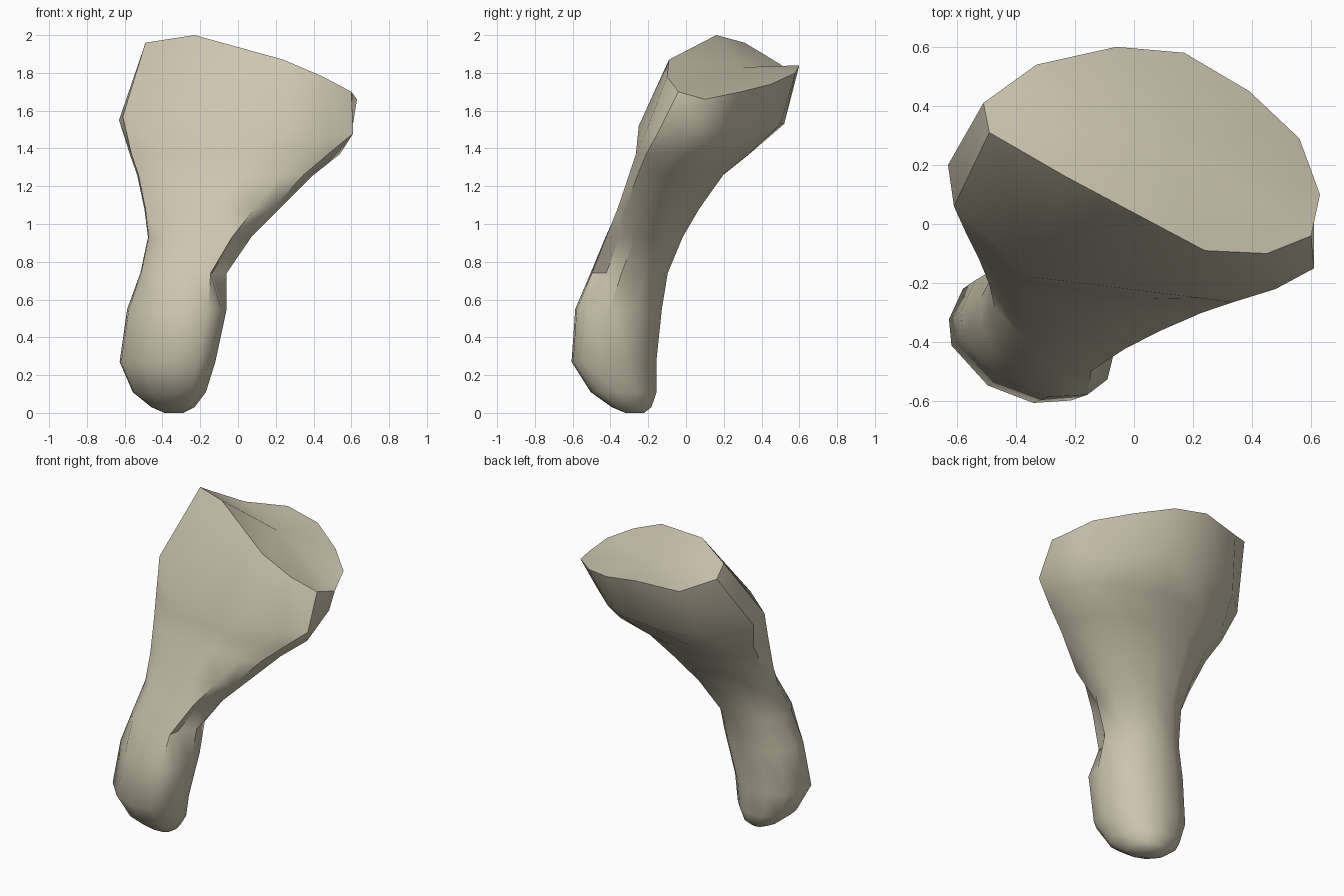
import bpy
import bmesh
from math import cos, sin, radians, copysign
from mathutils import Vector

old = bpy.data.objects.get("Cube")
if old:
    bpy.data.objects.remove(old, do_unlink=True)

# Single bone colour
bone = bpy.data.materials.new("pale_bone")
bone.use_nodes = True
colour = (0.61, 0.56, 0.43, 1)
bone.diffuse_color = colour
bone.node_tree.nodes["Principled BSDF"].inputs["Base Color"].default_value = colour

# Slanted rim of the joint socket, counter-clockwise from its left front corner
rim = [(-.49, .31, 1.96), (-.23, .16, 2), (.24, -.09, 1.87), (.45, -.1, 1.78),
       (.6, -.04, 1.7), (.63, .1, 1.66), (.56, .29, 1.7), (.39, .45, 1.74),
       (.17, .58, 1.8), (-.06, .6, 1.84), (-.33, .54, 1.82), (-.51, .41, 1.9)]

# Widest section, just under the rim
shoulder = [(-.61, .06, 1.57), (-.34, -.18, 1.55), (.22, -.25, 1.52), (.48, -.22, 1.47),
            (.61, -.15, 1.48), (.61, .07, 1.54), (.51, .2, 1.5), (.3, .38, 1.5),
            (.14, .5, 1.53), (-.08, .52, 1.53), (-.41, .42, 1.5), (-.63, .2, 1.55)]

# Shaft sections: height, left, right, front, back
shaft = [(1.37, -.58, .54, -.24, .35), (1.26, -.54, .4, -.28, .21),
         (1.08, -.5, .22, -.35, .08), (.93, -.48, .07, -.42, -.01),
         (.74, -.52, -.06, -.5, -.09), (.55, -.59, -.06, -.58, -.12),
         (.27, -.63, -.12, -.6, -.15), (.11, -.56, -.17, -.5, -.15),
         (.03, -.46, -.23, -.39, -.18), (0, -.39, -.29, -.32, -.22)]
angles = [195, 235, 275, 305, 330, 0, 30, 60, 85, 110, 140, 170]


def section(z, x0, x1, y0, y1):
    """Rounded section filling the given extents, leaning forward on the right."""
    points = []
    for i, a in enumerate(angles):
        c, s = cos(radians(a)), sin(radians(a))
        # front left side is flattened on the lower knob, squared elsewhere
        power = 1.35 if c < 0 and s < 0 and z < .6 else .83
        c, s = (copysign(abs(v) ** power, v) for v in (c, s))
        # groove along the front right of the narrow shaft
        k = .75 if i == 4 and .7 < z < 1 else 1
        lean = .1 * max(c, 0) * (x1 - x0)
        points.append(((x0 + x1 + k * c * (x1 - x0)) / 2,
                       (y0 + y1 + k * s * (y1 - y0)) / 2 - lean, z))
    return points


bm = bmesh.new()


def add_ring(points):
    return [bm.verts.new(p) for p in points]


def bridge(upper, lower):
    n = len(upper)
    for i in range(n):
        j = (i + 1) % n
        bm.faces.new((upper[i], lower[i], lower[j], upper[j]))


# Socket face: thin lip and a shallow fan to the middle
centre = Vector((.08, .3, 1.83))
lip_ring = add_ring([Vector(p).lerp(centre, .05) for p in rim])
middle = bm.verts.new(centre)
for i in range(len(lip_ring)):
    bm.faces.new((middle, lip_ring[i], lip_ring[(i + 1) % len(lip_ring)]))

# Outer wall from the rim down to the rounded end
previous = lip_ring
for points in [rim, shoulder] + [section(*row) for row in shaft]:
    ring = add_ring(points)
    bridge(previous, ring)
    previous = ring
bm.faces.new(previous[::-1])

bmesh.ops.recalc_face_normals(bm, faces=bm.faces)
mesh = bpy.data.meshes.new("limb_bone")
bm.to_mesh(mesh)
bm.free()
mesh.materials.append(bone)
limb = bpy.data.objects.new("limb_bone", mesh)
bpy.context.collection.objects.link(limb)

bpy.context.view_layer.objects.active = limb
limb.select_set(True)
bpy.ops.object.shade_smooth_by_angle(angle=radians(40))
